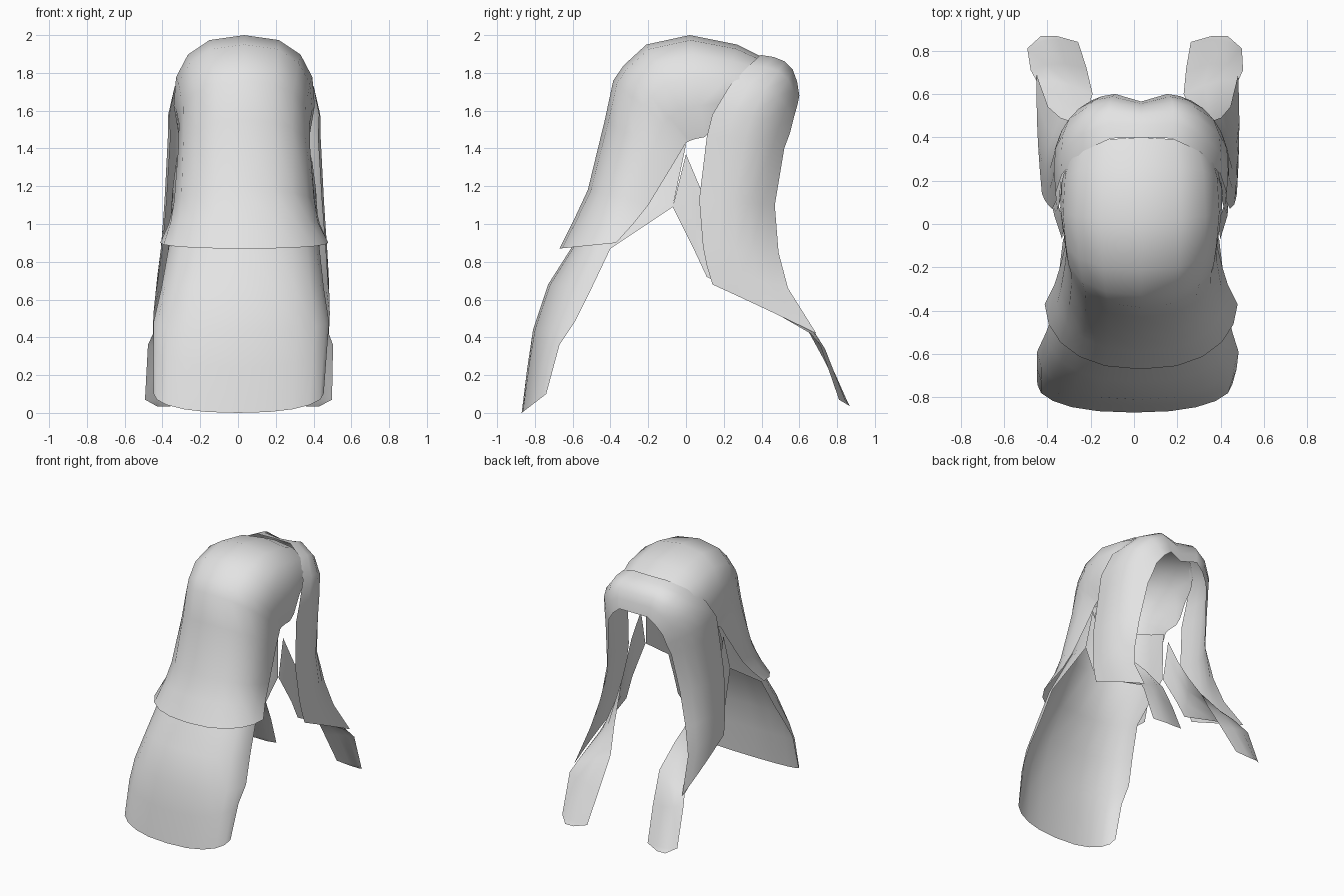
import bpy, bmesh, math
from mathutils import Vector

mat = bpy.data.materials.new("light grey")
mat.diffuse_color = (0.77, 0.77, 0.77, 1)


def loft(name, strips):
    """Skin each strip (a list of equally long point rows) as an open sheet."""
    bm = bmesh.new()
    for rows in strips:
        # the upper hair leans slightly to +x
        grid = [[bm.verts.new((p[0] + 0.033 * min(1, max(0, p[2]) / 0.9), p[1], p[2]))
                 for p in row] for row in rows]
        for a, b in zip(grid, grid[1:]):
            for i in range(len(a) - 1):
                bm.faces.new((a[i], a[i + 1], b[i + 1], b[i]))
    bmesh.ops.remove_doubles(bm, verts=bm.verts, dist=0.0005)
    bmesh.ops.recalc_face_normals(bm, faces=bm.faces)
    for f in bm.faces:
        f.smooth = True
    me = bpy.data.meshes.new(name)
    bm.to_mesh(me)
    bm.free()
    me.materials.append(mat)
    ob = bpy.data.objects.new(name, me)
    bpy.context.collection.objects.link(ob)


def arch(yc, zc, xe, ye, ze, bulge, power=0.85, n=5):
    """Row from left edge, round the centre point, to the right edge."""
    row = []
    for i in range(-n, n + 1):
        t = abs(i) / n * math.pi / 2
        x = xe * math.sin(t) ** power + bulge * math.sin(2 * t)
        k = 1 - math.cos(t)
        row.append((math.copysign(x, i), yc + (ye - yc) * k, zc + (ze - zc) * k))
    return row


def band(f, r, bulge, n=5):
    """Row from front edge to rear edge, bowed outwards."""
    f, r = Vector(f), Vector(r)
    mid = (f + r) / 2
    out = Vector((mid.x, mid.y - 0.1, max(0, mid.z - 1.35))).normalized()
    return [f.lerp(r, i / n) + out * bulge * math.sin(math.pi * i / n)
            for i in range(n + 1)]


def mirrored(rows):
    return [rows, [[(-p[0], p[1], p[2]) for p in row] for row in rows]]


# crown and upper back layer: centre y, z, edge x, y, z, bulge, power
loft("crown_layer", [[arch(*r) for r in (
    (0.40, 1.885, 0.345, 0.20, 1.60, 0.03, 0.75),
    (0.27, 1.95, 0.35, 0.14, 1.50, 0.055, 0.75),
    (0.02, 2.00, 0.345, 0.10, 1.46, 0.07, 0.75),
    (-0.21, 1.95, 0.335, 0.05, 1.45, 0.065, 0.75),
    (-0.33, 1.84, 0.33, 0.02, 1.44, 0.06, 0.8),
    (-0.385, 1.76, 0.33, 0.00, 1.43, 0.05),
    (-0.43, 1.55, 0.34, -0.06, 1.33, 0.04),
    (-0.52, 1.18, 0.375, -0.20, 1.10, 0.02),
    (-0.59, 1.03, 0.40, -0.28, 1.00, 0.01),
    (-0.67, 0.87, 0.445, -0.37, 0.90, 0.0))]])

# long lower back layer
loft("lower_back_layer", [[arch(*r) for r in (
    (-0.38, 1.55, 0.31, 0.00, 1.42, 0.0),
    (-0.46, 1.20, 0.36, -0.07, 1.09, 0.0),
    (-0.59, 0.90, 0.40, -0.40, 0.87, 0.0),
    (-0.73, 0.68, 0.43, -0.50, 0.66, 0.0),
    (-0.81, 0.44, 0.465, -0.59, 0.48, 0.0),
    (-0.84, 0.24, 0.46, -0.67, 0.36, 0.0),
    (-0.87, 0.00, 0.45, -0.74, 0.10, 0.0))]])

# parted front locks falling beside the face: front edge, rear edge, bow
loft("front_locks", mirrored([band(*r) for r in (
    ((0, 0.565, 1.66), (0, 0.40, 1.895), 0.06),
    ((0.12, 0.60, 1.68), (0.14, 0.395, 1.895), 0.075),
    ((0.18, 0.59, 1.63), (0.27, 0.335, 1.84), 0.085),
    ((0.23, 0.57, 1.56), (0.365, 0.23, 1.73), 0.09),
    ((0.25, 0.55, 1.48), (0.395, 0.14, 1.58), 0.085),
    ((0.27, 0.52, 1.40), (0.39, 0.11, 1.46), 0.08),
    ((0.31, 0.47, 1.10), (0.41, 0.07, 1.13), 0.06),
    ((0.37, 0.49, 0.85), (0.43, 0.09, 0.88), 0.04),
    ((0.42, 0.54, 0.66), (0.44, 0.11, 0.78), 0.025),
    ((0.465, 0.69, 0.42), (0.45, 0.14, 0.68), 0.01))]))

# inner strands sweeping forwards into the two tails
loft("inner_tails", mirrored([band(*r, 3) for r in (
    ((0.355, 0.00, 1.37), (0.365, -0.07, 1.09), 0.0),
    ((0.38, 0.08, 1.18), (0.40, 0.04, 0.87), 0.0),
    ((0.34, 0.25, 0.95), (0.41, 0.11, 0.72), 0.01),
    ((0.26, 0.47, 0.70), (0.44, 0.40, 0.57), 0.02),
    ((0.21, 0.60, 0.52), (0.465, 0.66, 0.42), 0.03),
    ((0.23, 0.72, 0.30), (0.49, 0.71, 0.36), 0.03),
    ((0.26, 0.84, 0.06), (0.495, 0.81, 0.07), 0.03),
    ((0.36, 0.868, 0.035), (0.43, 0.868, 0.035), 0.0))]))
